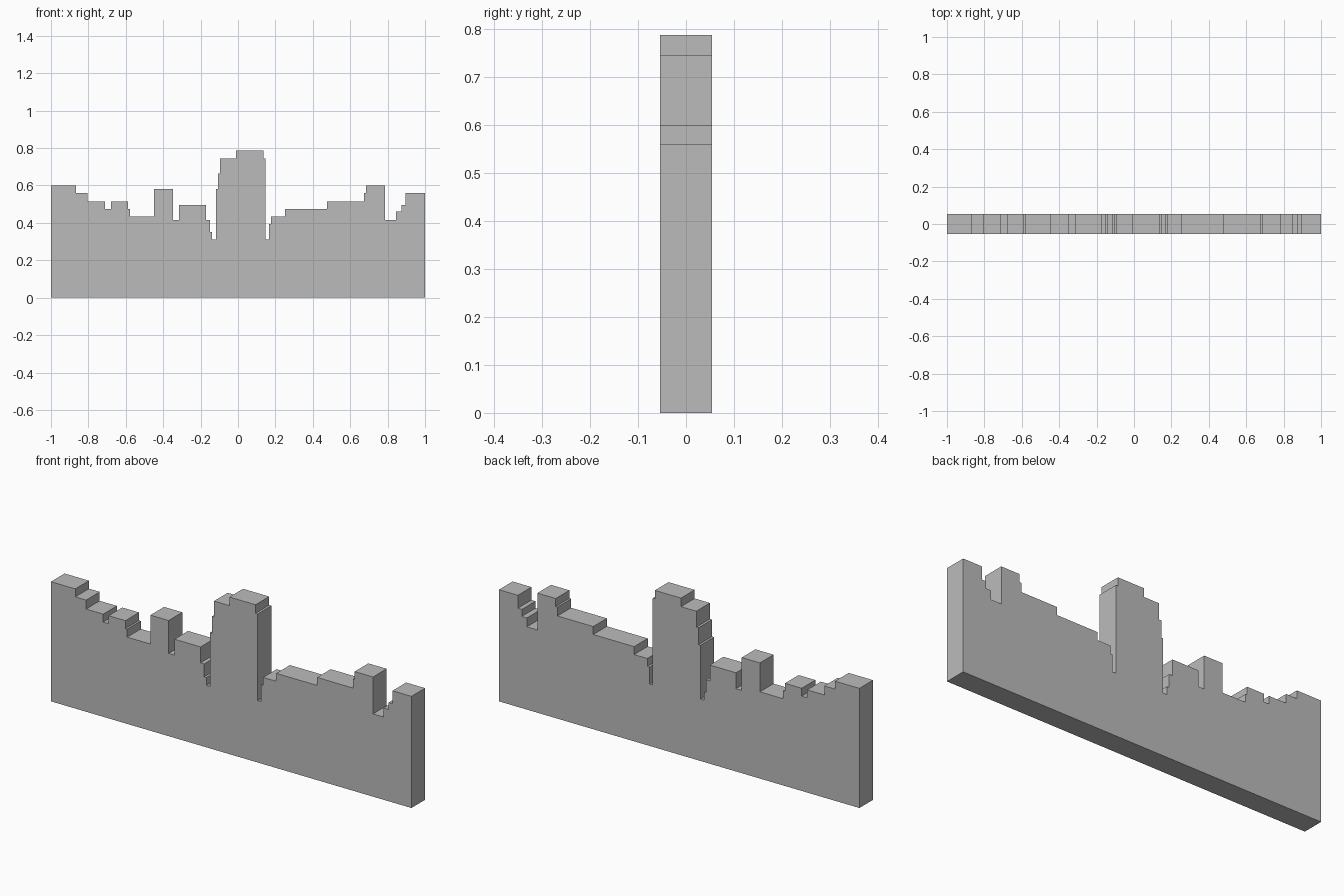
import bpy
import bmesh

cube = bpy.data.objects.get("Cube")
if cube:
    bpy.data.objects.remove(cube, do_unlink=True)

HALF_DEPTH = 0.054

# Stepped skyline: (right end of the step, height of the step)
STEPS = [
    (-0.865, 0.60), (-0.805, 0.56), (-0.71, 0.515), (-0.68, 0.475),
    (-0.587, 0.515), (-0.577, 0.475), (-0.448, 0.435), (-0.347, 0.58),
    (-0.315, 0.415), (-0.17, 0.495), (-0.15, 0.415), (-0.138, 0.35),
    (-0.118, 0.31), (-0.107, 0.58), (-0.095, 0.665), (-0.01, 0.745),
    (0.135, 0.788), (0.147, 0.745), (0.165, 0.31), (0.177, 0.395),
    (0.25, 0.435), (0.477, 0.475), (0.675, 0.515), (0.685, 0.56),
    (0.787, 0.60), (0.845, 0.415), (0.873, 0.46), (0.895, 0.495),
    (1.0, 0.56),
]


def flat_material(name, color):
    mat = bpy.data.materials.new(name)
    mat.use_nodes = True
    mat.diffuse_color = color
    mat.node_tree.nodes["Principled BSDF"].inputs["Base Color"].default_value = color
    return mat


def skyline_outline(steps, left):
    """Closed outline of the wall in x and z."""
    points = [(left, 0)]
    x = left
    for end, height in steps:
        points += [(x, height), (end, height)]
        x = end
    points.append((x, 0))
    return points


# Wall: outline face extruded through its depth
bm = bmesh.new()
verts = [bm.verts.new((x, -HALF_DEPTH, z)) for x, z in skyline_outline(STEPS, -1.0)]
front = bm.faces.new(verts)
result = bmesh.ops.extrude_face_region(bm, geom=[front], use_keep_orig=True)
moved = [g for g in result["geom"] if isinstance(g, bmesh.types.BMVert)]
bmesh.ops.translate(bm, vec=(0, 2 * HALF_DEPTH, 0), verts=moved)
bmesh.ops.recalc_face_normals(bm, faces=bm.faces[:])

mesh = bpy.data.meshes.new("stepped_wall")
bm.to_mesh(mesh)
bm.free()
mesh.materials.append(flat_material("plain grey", (0.5, 0.5, 0.5, 1)))
wall = bpy.data.objects.new("stepped_wall", mesh)
bpy.context.collection.objects.link(wall)
